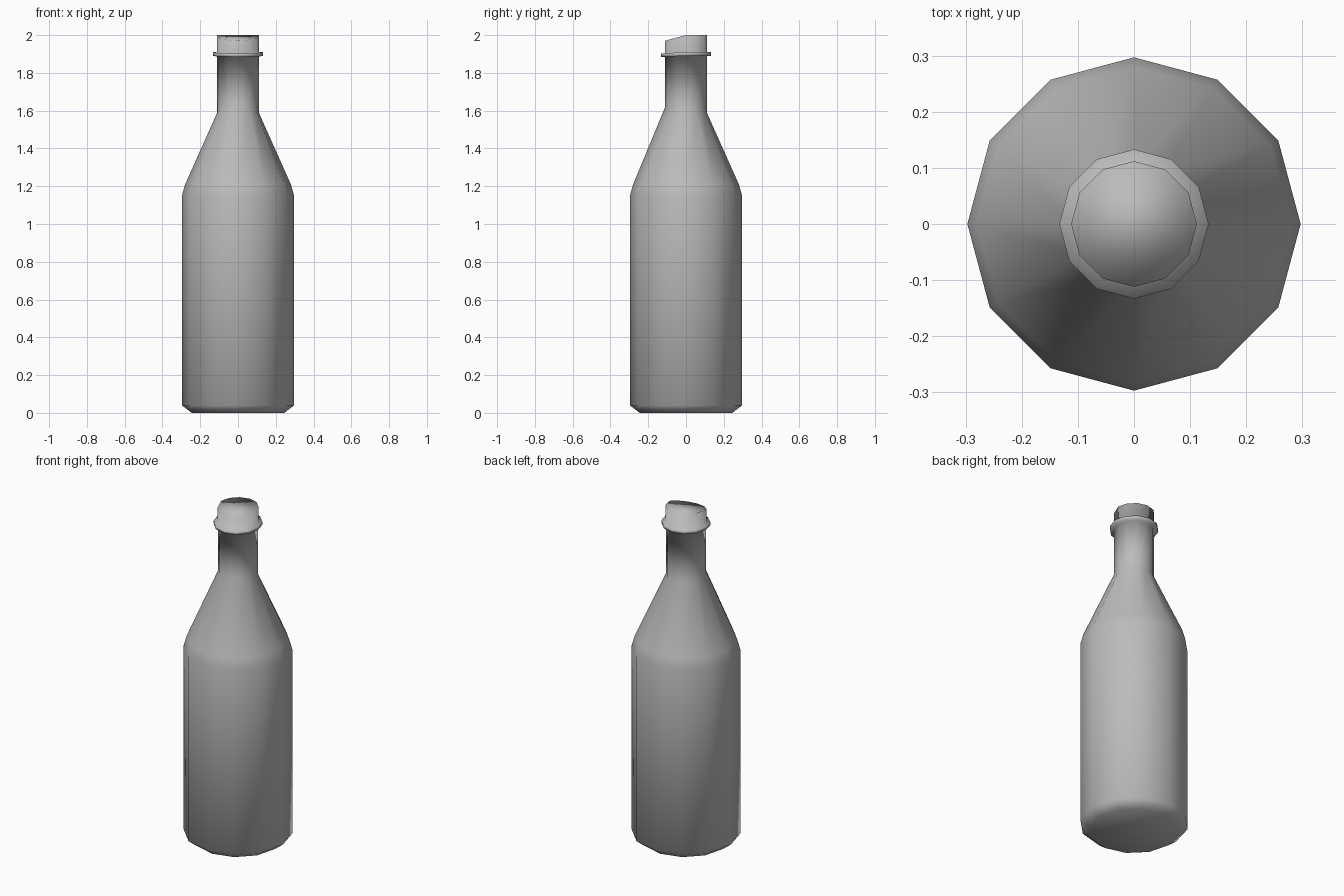
import bpy
import bmesh
from math import cos, sin, pi

if "Cube" in bpy.data.objects:
    bpy.data.objects.remove(bpy.data.objects["Cube"], do_unlink=True)

SIDES = 12


def make_material(name, color):
    mat = bpy.data.materials.new(name)
    mat.use_nodes = True
    mat.diffuse_color = color
    mat.node_tree.nodes["Principled BSDF"].inputs["Base Color"].default_value = color
    return mat


def lathe(name, profile, mat):
    """Turn (radius, height, front height) rings into one smooth closed surface."""
    bm = bmesh.new()
    rings = []
    for r, z, z_front in profile:
        ring = []
        for i in range(SIDES):
            a = 2 * pi * i / SIDES
            front = max(0, -sin(a))
            ring.append(bm.verts.new((r * cos(a), r * sin(a), z + (z_front - z) * front)))
        rings.append(ring)
    for low, high in zip(rings, rings[1:]):
        for i in range(SIDES):
            j = (i + 1) % SIDES
            bm.faces.new((low[i], low[j], high[j], high[i]))
    bm.faces.new(rings[0][::-1])
    bm.faces.new(rings[-1])
    for face in bm.faces:
        face.smooth = True
    mesh = bpy.data.meshes.new(name)
    bm.to_mesh(mesh)
    bm.free()
    mesh.materials.append(mat)
    obj = bpy.data.objects.new(name, mesh)
    bpy.context.collection.objects.link(obj)
    return obj


grey = make_material("plain grey", (0.5, 0.5, 0.5, 1))

# Bottle: bevelled base, straight body, sloping shoulder, neck, lip and slanted top
lathe("bottle", [
    (0.245, 0, 0),
    (0.297, 0.04, 0.04),
    (0.297, 1.15, 1.15),
    (0.28, 1.21, 1.21),
    (0.11, 1.59, 1.62),
    (0.11, 1.89, 1.885),
    (0.133, 1.89, 1.885),
    (0.133, 1.91, 1.903),
    (0.112, 1.91, 1.903),
    (0.112, 2.0, 1.97),
], grey)
